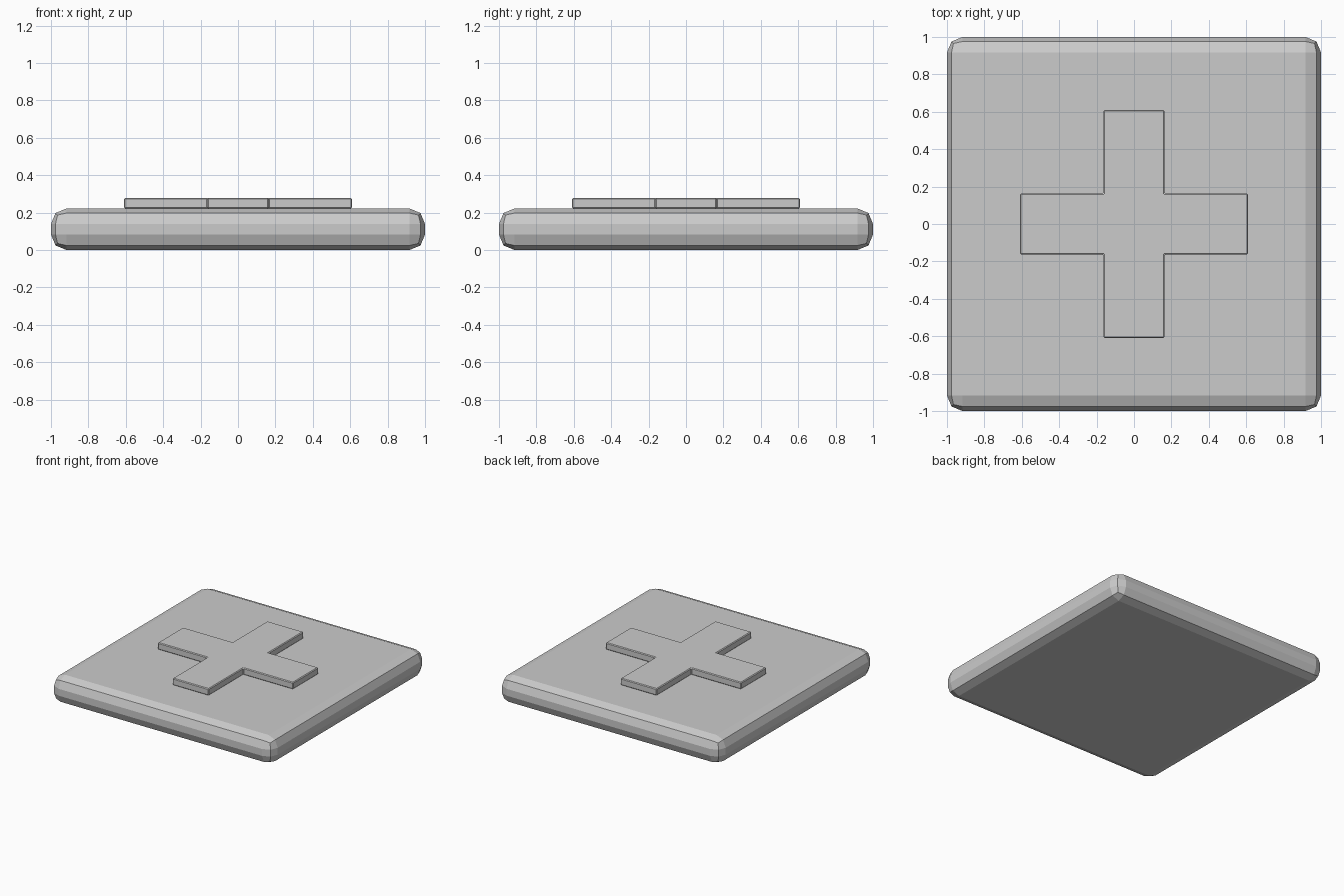
import bpy
import bmesh

if "Cube" in bpy.data.objects:
    bpy.data.objects.remove(bpy.data.objects["Cube"], do_unlink=True)

# One plain grey for everything
grey = bpy.data.materials.new("light_grey")
grey.use_nodes = True
COLOUR = (0.6, 0.6, 0.6, 1)
grey.diffuse_color = COLOUR
grey.node_tree.nodes["Principled BSDF"].inputs["Base Color"].default_value = COLOUR


def prism(name, outline, bottom, top, bevel, segments):
    """Extrude an outline upwards and round its edges."""
    bm = bmesh.new()
    face = bm.faces.new([bm.verts.new((x, y, bottom)) for x, y in outline])
    raised = bmesh.ops.extrude_face_region(bm, geom=[face])["geom"]
    for v in raised:
        if isinstance(v, bmesh.types.BMVert):
            v.co.z = top
    bmesh.ops.recalc_face_normals(bm, faces=bm.faces)
    mesh = bpy.data.meshes.new(name)
    bm.to_mesh(mesh)
    bm.free()
    mesh.materials.append(grey)
    obj = bpy.data.objects.new(name, mesh)
    bpy.context.collection.objects.link(obj)
    mod = obj.modifiers.new("rounded_edges", "BEVEL")
    mod.width = bevel
    mod.segments = segments
    mod.limit_method = "ANGLE"
    return obj


# Square slab with rounded edges
base_top = 0.222
prism("base_slab", [(-1, -1), (1, -1), (1, 1), (-1, 1)], 0, base_top, 0.083, 2)

# Raised plus shape: one arm's outline, turned through four quarters
reach, half = 0.61, 0.163
plus = []
corner = [(reach, -half), (reach, half), (half, half)]
for quarter in range(4):
    plus += corner
    corner = [(-y, x) for x, y in corner]
prism("raised_cross", plus, base_top, 0.278, 0.006, 1)
